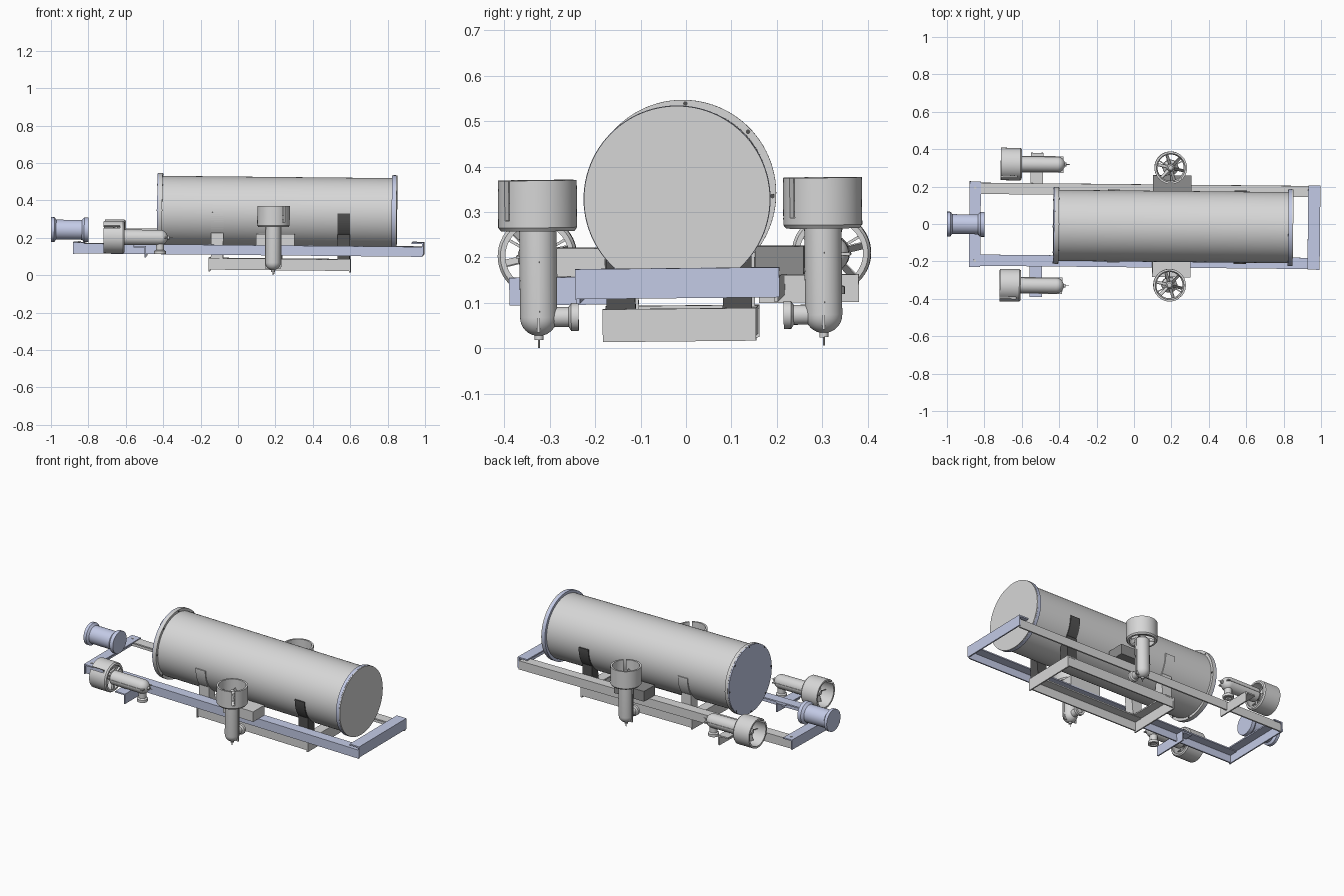
import bpy, bmesh
from math import pi, sin, cos, radians
from mathutils import Matrix, Vector, Euler

if "Cube" in bpy.data.objects:
    bpy.data.objects.remove(bpy.data.objects["Cube"], do_unlink=True)


def material(name, rgb):
    m = bpy.data.materials.new(name)
    m.use_nodes = True
    m.diffuse_color = (*rgb, 1)
    m.node_tree.nodes["Principled BSDF"].inputs["Base Color"].default_value = (*rgb, 1)
    return m


GREY = material("light grey", (0.68, 0.68, 0.68))
BLUE = material("pale blue", (0.59, 0.64, 0.855))
MID = material("mid grey", (0.27, 0.27, 0.27))
DARK = material("dark grey", (0.085, 0.085, 0.085))

# The whole vehicle sits with a very slight list, about a pivot on its centre line
PIVOT = Vector((0, 0, 0.2))
LIST = (Matrix.Translation(PIVOT) @ Euler((0.01, 0.01, -0.01)).to_matrix().to_4x4()
        @ Matrix.Translation(-PIVOT))
CY = -0.01  # centre line in y


def finish(name, bm, mat, frame=Matrix(), smooth=False):
    bmesh.ops.recalc_face_normals(bm, faces=bm.faces)
    bm.transform(LIST @ frame)
    me = bpy.data.meshes.new(name)
    bm.to_mesh(me)
    bm.free()
    me.materials.append(mat)
    ob = bpy.data.objects.new(name, me)
    bpy.context.collection.objects.link(ob)
    if smooth:
        bpy.ops.object.select_all(action='DESELECT')
        ob.select_set(True)
        bpy.context.view_layer.objects.active = ob
        bpy.ops.object.shade_smooth_by_angle(angle=radians(35))
    return ob


def boxes(name, mat, spans, frame=Matrix()):
    """Joined boxes, each given by two opposite corners."""
    bm = bmesh.new()
    for lo, hi in spans:
        lo, hi = Vector(lo), Vector(hi)
        size = hi - lo
        bmesh.ops.create_cube(bm, size=1, matrix=Matrix.Translation((lo + hi) / 2)
                              @ Matrix.Diagonal((*size, 1)))
    return finish(name, bm, mat, frame)


def lathe(name, mat, profile, frame, start=0, sweep=2 * pi, closed=False, steps=48):
    """Turn an (r, z) profile about the local z axis."""
    bm = bmesh.new()
    full = abs(sweep - 2 * pi) < 1e-4
    rings = []
    for i in range(steps if full else steps + 1):
        a = start + sweep * i / steps
        rings.append([bm.verts.new((r * cos(a), r * sin(a), z)) for r, z in profile])
    n = len(profile)
    for i in range(steps):
        a, b = rings[i], rings[(i + 1) % len(rings)]
        for j in range(n if closed else n - 1):
            k = (j + 1) % n
            bm.faces.new((a[j], a[k], b[k], b[j]))
    if not full:
        bm.faces.new(rings[0])
        bm.faces.new(rings[-1])
    bmesh.ops.remove_doubles(bm, verts=bm.verts, dist=1e-5)
    return finish(name, bm, mat, frame, True)


def axes(x, y, z, origin):
    m = Matrix((x, y, z)).transposed().to_4x4()
    m.translation = origin
    return m


def along_x(x, y, z):
    """Frame whose local z runs along +x."""
    return axes((0, 1, 0), (0, 0, 1), (1, 0, 0), (x, y, z))


def disc(r, a, b):
    return [(0, a), (r, a), (r, b), (0, b)]


# Pressure hull with a flange and cover plate at each end
HZ = 0.337
hull = along_x(0, CY, HZ)
lathe("hull_tube", GREY, disc(0.19, -0.42, 0.84), hull, steps=96)
lathe("rear_flange", GREY, disc(0.206, -0.425, -0.405), hull, steps=96)
lathe("rear_cover", BLUE, disc(0.205, -0.432, -0.425), hull, steps=96)
lathe("nose_flange", BLUE, disc(0.206, 0.822, 0.842), hull, steps=96)
lathe("nose_cover", GREY, disc(0.205, 0.842, 0.848), hull, steps=96)
for i in range(8):
    a = i * pi / 4 - 0.04
    lathe("cover_bolt", DARK, disc(0.005, -0.434, -0.402),
          along_x(0, CY + 0.198 * cos(a), HZ + 0.198 * sin(a)), steps=12)

# Main frame of angle section: top flange plus outer web
T, W = 0.008, 0.06
for s, mat, side in ((-1, BLUE, "right"), (1, GREY, "left")):
    out, inn = CY + s * 0.222, CY + s * (0.222 - W)
    boxes(side + "_rail", mat, [
        ((-0.875, inn, 0.163 - T), (0.99, out, 0.163)),
        ((-0.875, out - s * T, 0.11), (0.99, out, 0.163))])
boxes("nose_crossbar", BLUE, [
    ((0.93, CY - 0.225, 0.186 - T), (0.995, CY + 0.225, 0.186)),
    ((0.995 - T, CY - 0.225, 0.12), (0.995, CY + 0.225, 0.186))])
boxes("rear_crossbar", BLUE, [
    ((-0.88, CY - 0.229, 0.168 - T), (-0.82, CY + 0.229, 0.168)),
    ((-0.88, CY - 0.229, 0.108), (-0.88 + T, CY + 0.229, 0.168))])
for s in (-1, 1):
    lathe("frame_bolt", GREY, disc(0.007, 0.165, 0.171),
          Matrix.Translation((-0.85, CY + s * 0.195, 0)), steps=12)

# Landing skid: rectangle of angle section below the hull
for s in (-1, 1):
    out, inn = CY + s * 0.167, CY + s * 0.107
    boxes("skid_side", GREY, [
        ((-0.15, inn, 0.091 - T), (0.6, out, 0.091)),
        ((-0.15, out - s * T, 0.03), (0.6, out, 0.091))])
for x, s in ((-0.155, 1), (0.605, -1)):
    boxes("skid_end", GREY, [
        ((x, CY - 0.169, 0.093 - T), (x + s * W, CY + 0.169, 0.093)),
        ((x, CY - 0.169, 0.021), (x + s * T, CY + 0.169, 0.093))])

# Hull cradles: posts that widen into a strap hugging the tube
for x, mat, label in ((-0.11, GREY, "rear"), (0.567, DARK, "nose")):
    for s in (-1, 1):
        pts = [(0.095, 0.085), (0.16, 0.085), (0.16, 0.225)]
        pts += [(0.196 * cos(radians(a)), HZ + 0.196 * sin(radians(a))) for a in range(-33, 1, 3)]
        pts += [(0.187 * cos(radians(a)), HZ + 0.187 * sin(radians(a))) for a in range(0, -60, -3)]
        bm = bmesh.new()
        f = bm.faces.new([bm.verts.new((x - 0.033, CY + s * y, z)) for y, z in pts])
        ext = bmesh.ops.extrude_face_region(bm, geom=[f])
        bmesh.ops.translate(bm, vec=(0.066, 0, 0),
                            verts=[v for v in ext["geom"] if isinstance(v, bmesh.types.BMVert)])
        finish(label + "_cradle", bm, mat)

# Camera pod: spool with end flanges
lathe("camera_pod", BLUE, [(0, -1.0), (0.066, -1.0), (0.066, -0.982), (0.053, -0.972),
                           (0.053, -0.835), (0.066, -0.822), (0.066, -0.8), (0, -0.8)],
      along_x(0, CY, 0.234))


def thruster(label, frame, notch):
    """Ducted thruster; local z points out of the duct, local x to the cable gland."""
    gap = radians(11)
    lathe(label + "_duct", GREY, [(0.076, -0.088), (0.087, -0.088), (0.087, 0), (0.076, 0)],
          frame, notch + gap / 2, 2 * pi - gap, True)
    lathe(label + "_duct_base", GREY, [(0.07, -0.112), (0.081, -0.112), (0.087, -0.104),
                                      (0.087, -0.088), (0.076, -0.088)], frame, closed=True)
    # Motor body with round tail
    tail = [(0.041 * cos(i * pi / 16), -0.302 - 0.041 * sin(i * pi / 16)) for i in range(9)]
    lathe(label + "_motor", GREY, [(0, -0.085), (0.025, -0.09), (0.041, -0.108)] + tail, frame)
    boxes(label + "_seam_fin", GREY, [((-0.003, -0.044, -0.335), (0.003, 0.044, -0.11))], frame)
    lathe(label + "_tail_pin", GREY, disc(0.002, -0.37, -0.335), frame, steps=8)
    lathe(label + "_tail_boss", GREY, disc(0.01, -0.352, -0.335), frame, steps=16)
    # Cable gland
    gland = frame @ axes((0, 1, 0), (0, 0, 1), (1, 0, 0), (0, 0, -0.302))
    lathe(label + "_gland", GREY, [(0, 0.02), (0.022, 0.02), (0.022, 0.066), (0.031, 0.072),
                                  (0.031, 0.088), (0.018, 0.088), (0.018, 0.08), (0, 0.08)],
          gland, steps=24)
    # Propeller hub, pitched blades and duct struts
    lathe(label + "_hub", GREY, [(0, -0.03), (0.012, -0.034), (0.02, -0.045), (0.02, -0.09)],
          frame, steps=24)
    for i in range(6):
        turn = Matrix.Rotation(i * pi / 3 + 0.3, 4, 'Z')
        boxes(label + "_blade", GREY, [((0.015, -0.014, -0.0015), (0.071, 0.014, 0.0015))],
              frame @ turn @ Matrix.Translation((0, 0, -0.062)) @ Matrix.Rotation(1.05, 4, 'X'))
    for i in range(3):
        boxes(label + "_strut", GREY, [((0.03, -0.003, -0.108), (0.078, 0.003, -0.094))],
              frame @ Matrix.Rotation(i * 2 * pi / 3, 4, 'Z'))


for s, side, mat, box_mat in ((-1, "right", BLUE, GREY), (1, "left", GREY, MID)):
    # Lift thruster and its mounting block on the rail
    thruster(side + "_lift", axes((0, -s, 0), (s, 0, 0), (0, 0, 1), (0.192, CY + s * 0.314, 0.375)),
             radians(40 if s > 0 else 220))
    boxes(side + "_lift_mount", box_mat,
          [((0.1, CY + s * 0.165, 0.163), (0.305, CY + s * 0.272, 0.225))])
    # Drive thruster on its angle bracket
    thruster(side + "_drive", axes((0, 0, -1), (0, -1, 0), (-1, 0, 0), (-0.715, CY + s * 0.324, 0.2)),
             radians(130))
    a, b = CY + s * 0.165, CY + s * 0.385
    boxes(side + "_drive_bracket", mat, [
        ((-0.555, a, 0.154 - T), (-0.488, b, 0.154)),
        ((-0.488 - T, a, 0.093), (-0.488, b, 0.154))])
